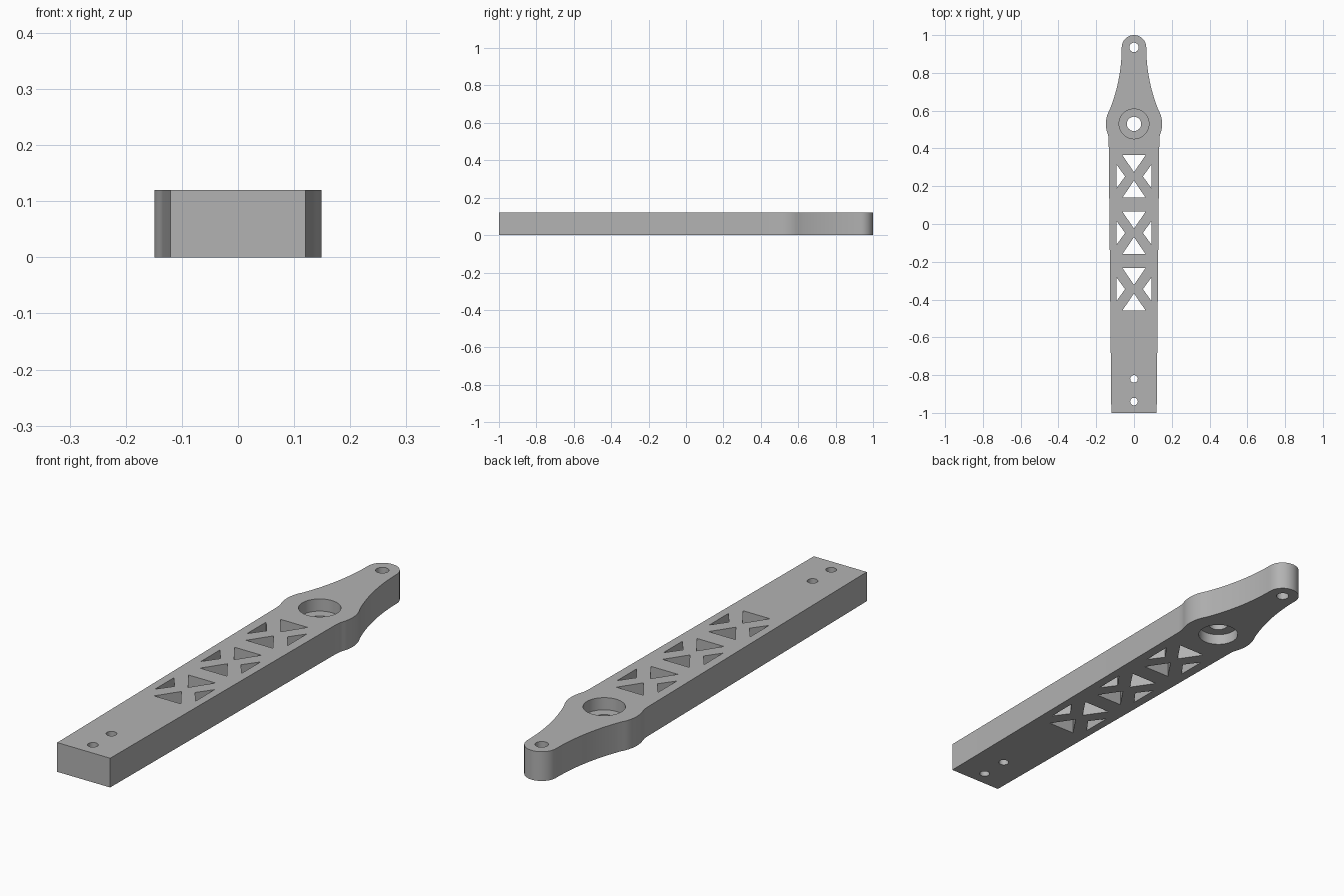
import bpy, bmesh
from math import sin, cos, radians, pi

cube = bpy.data.objects.get("Cube")
if cube:
    bpy.data.objects.remove(cube)

HEIGHT = 0.12
HUB_Y, HUB_R = 0.53, 0.149
TIP_Y, TIP_R = 0.935, 0.065
FLARE_R, FLARE_END = 0.886, 23

grey = bpy.data.materials.new("matte grey")
grey.use_nodes = True
grey.diffuse_color = (0.45, 0.45, 0.45, 1)
grey.node_tree.nodes["Principled BSDF"].inputs["Base Color"].default_value = grey.diffuse_color


def arc(cx, cy, r, start, end, steps):
    angles = [radians(start + (end - start) * i / steps) for i in range(steps + 1)]
    return [(cx + r * cos(a), cy + r * sin(a)) for a in angles]


def add_prism(bm, outline, z0, z1):
    """Extrude a flat outline from z0 to z1."""
    face = bm.faces.new([bm.verts.new((x, y, z0)) for x, y in outline])
    top = bmesh.ops.extrude_face_region(bm, geom=[face])["geom"]
    for v in top:
        if isinstance(v, bmesh.types.BMVert):
            v.co.z = z1


def add_turned(bm, y, profile, sides=48):
    """Stack rings of (radius, z) into a closed turned solid."""
    rings = [[bm.verts.new((px, py, z)) for px, py in arc(0, y, r, 0, 360, sides)[:-1]]
             for r, z in profile]
    for low, high in zip(rings, rings[1:]):
        for i in range(sides):
            j = (i + 1) % sides
            bm.faces.new((low[i], low[j], high[j], high[i]))
    bm.faces.new(rings[0][::-1])
    bm.faces.new(rings[-1])


def finish(bm, name):
    bmesh.ops.recalc_face_normals(bm, faces=bm.faces)
    mesh = bpy.data.meshes.new(name)
    bm.to_mesh(mesh)
    bm.free()
    mesh.materials.append(grey)
    obj = bpy.data.objects.new(name, mesh)
    bpy.context.collection.objects.link(obj)
    return obj


# Arm outline: tapered beam, round hub, concave flare and round tip
right = [(0.12, -1.0), (0.134, 0.44), (0.136, 0.465)]
right += arc(0, HUB_Y, HUB_R, -20, FLARE_END, 14)
right += arc(TIP_R + FLARE_R, TIP_Y, FLARE_R, 180 + FLARE_END, 180, 16)[1:]
right += arc(0, TIP_Y, TIP_R, 0, 90, 16)[1:]
outline = right + [(-x, y) for x, y in reversed(right[:-1])]
bm = bmesh.new()
add_prism(bm, outline, 0, HEIGHT)
arm = finish(bm, "arm")

# Cutter: truss windows, bolt holes and the double counterbored hub
bm = bmesh.new()
for cy in (0.252, -0.047, -0.345):
    for s in (1, -1):
        add_prism(bm, [(-0.061, cy + s * 0.112), (0.061, cy + s * 0.112), (0, cy + s * 0.022)],
                  -0.1, 0.2)
        add_prism(bm, [(s * 0.092, cy - 0.062), (s * 0.092, cy + 0.062), (s * 0.047, cy)],
                  -0.1, 0.2)
for y, r in ((TIP_Y, 0.025), (-0.82, 0.02), (-0.94, 0.02)):
    add_turned(bm, y, [(r, -0.1), (r, 0.2)], 32)
add_turned(bm, HUB_Y, [(0.079, -0.1), (0.079, 0.045), (0.038, 0.045),
                       (0.038, 0.07), (0.079, 0.07), (0.079, 0.2)])
cutter = finish(bm, "window_cutter")
cutter.hide_render = True

# Cut the openings, then drop the helper
mod = arm.modifiers.new("openings", "BOOLEAN")
mod.operation, mod.solver, mod.object = "DIFFERENCE", "EXACT", cutter
bpy.context.view_layer.objects.active = arm
arm.select_set(True)
bpy.ops.object.modifier_apply(modifier=mod.name)
bpy.data.objects.remove(cutter)
bpy.ops.object.shade_smooth_by_angle(angle=radians(25))
